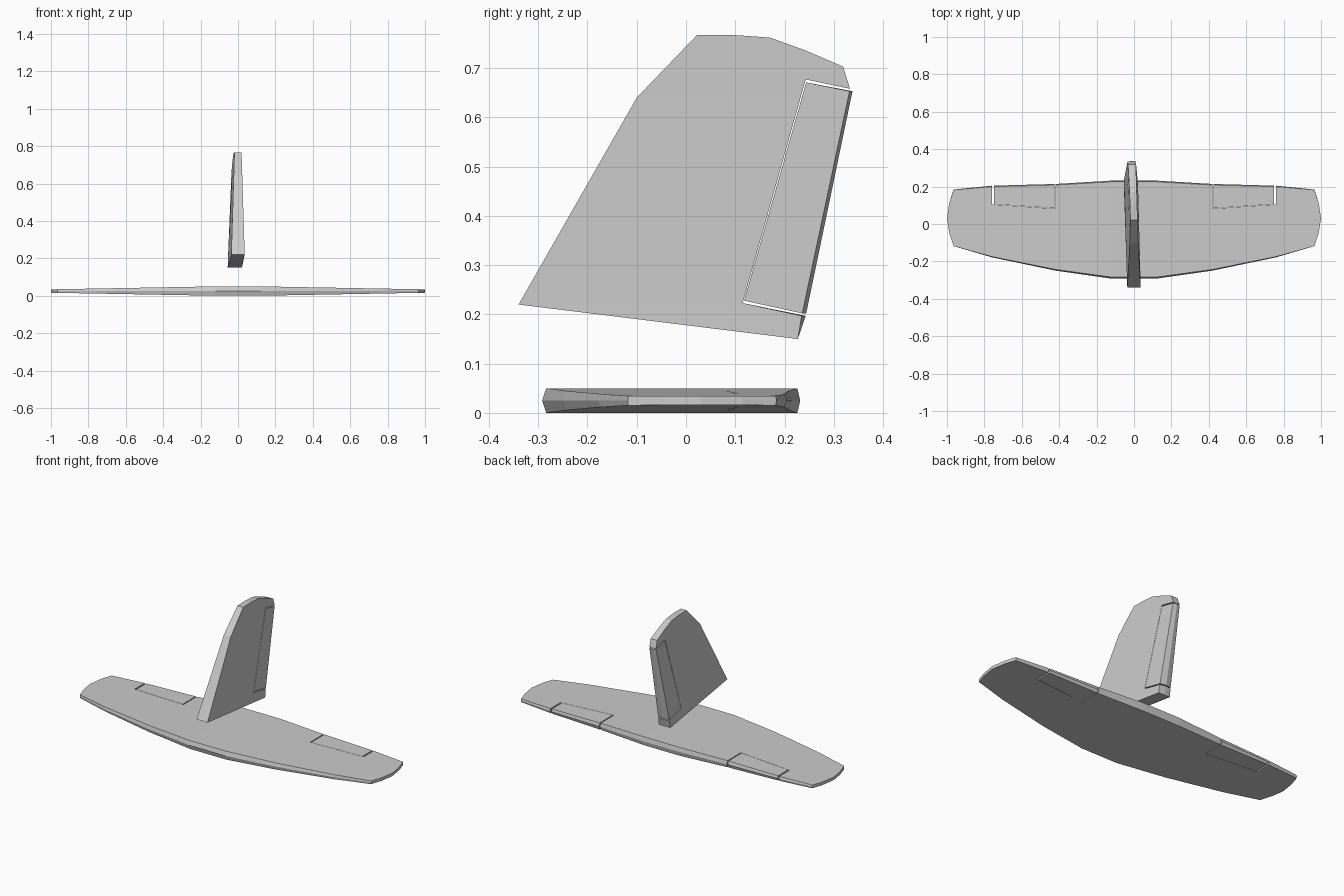
import bpy, bmesh

if "Cube" in bpy.data.objects:
    bpy.data.objects.remove(bpy.data.objects["Cube"])


def plate(name, outline, place, cuts=(), mirror=False):
    """Tapered slab. Outline = (span, chord, edge bulge); place maps (span, chord, side) to 3D."""
    bm = bmesh.new()
    loops = []
    for w in (-1, 0, 1):
        loops.append([bm.verts.new((s, c + (b if w == 0 else 0), w)) for s, c, b in outline])
    n = len(outline)
    bm.faces.new(loops[0][::-1])
    bm.faces.new(loops[2])
    for lo, hi in zip(loops, loops[1:]):
        for i in range(n):
            j = (i + 1) % n
            if mirror and outline[i][0] == 0 and outline[j][0] == 0:
                continue  # open at the mirror plane
            bm.faces.new((lo[i], lo[j], hi[j], hi[i]))
    for s in cuts:
        bmesh.ops.bisect_plane(bm, geom=bm.verts[:] + bm.edges[:] + bm.faces[:],
                               plane_co=(s, 0, 0), plane_no=(1, 0, 0), dist=1e-5)
    for v in bm.verts:
        v.co = place(*v.co)
    bmesh.ops.triangulate(bm, faces=[f for f in bm.faces if len(f.verts) > 4])
    bmesh.ops.recalc_face_normals(bm, faces=bm.faces[:])
    mesh = bpy.data.meshes.new(name)
    bm.to_mesh(mesh)
    bm.free()
    ob = bpy.data.objects.new(name, mesh)
    bpy.context.collection.objects.link(ob)
    if mirror:
        ob.modifiers.new("mirror", 'MIRROR').use_axis[0] = True
    return ob


def interp(x, pts):
    for (x0, y0), (x1, y1) in zip(pts, pts[1:]):
        if x <= x1:
            break
    return y0 + (y1 - y0) * (x - x0) / (x1 - x0)


# Tailplane lies flat, thinning towards the tips
def flat(s, c, w):
    return (s, c, 0.025 + w * interp(s, [(0, 0.025), (0.12, 0.025), (1.0, 0.009)]))


# Fin stands upright, thinning upwards and toed slightly to one side
def upright(s, c, w):
    lead = interp(s, [(0.22, -0.34), (0.64, -0.10), (0.767, 0.02)])
    half = interp(s, [(0.15, 0.038), (0.767, 0.019)])
    return (w * half - 0.03 * (c - max(lead, -0.34)), c, s)


# Tailplane with notches for the elevators
plate("tailplane", [
    (0, -0.284, -0.008), (0.12, -0.284, -0.008), (0.42, -0.243, -0.006),
    (0.76, -0.174, -0.004), (0.965, -0.118, 0), (0.987, -0.05, 0), (1.0, 0.03, 0),
    (0.987, 0.115, 0), (0.965, 0.182, 0.002), (0.758, 0.200, 0.005),
    (0.758, 0.105, 0), (0.42, 0.082, 0), (0.42, 0.208, 0.006),
    (0.12, 0.226, 0.006), (0, 0.226, 0.006)],
    flat, cuts=(0.12, 0.42, 0.758), mirror=True)

# Elevators
plate("elevators", [
    (0.426, 0.084, 0), (0.749, 0.106, 0), (0.749, 0.200, 0.005), (0.426, 0.208, 0.006)],
    flat, mirror=True)

# Fin with a notch for the rudder
plate("fin", [
    (0.22, -0.34, 0), (0.15, 0.227, 0), (0.197, 0.235, 0.008), (0.223, 0.115, 0),
    (0.677, 0.243, 0), (0.658, 0.333, 0), (0.703, 0.319, 0), (0.735, 0.245, 0),
    (0.762, 0.17, 0), (0.767, 0.10, 0), (0.767, 0.022, 0), (0.64, -0.10, 0)],
    upright, cuts=(0.223, 0.64))

# Rudder
plate("rudder", [
    (0.228, 0.118, 0), (0.202, 0.236, 0.008), (0.653, 0.332, 0.006), (0.671, 0.244, 0)],
    upright)
